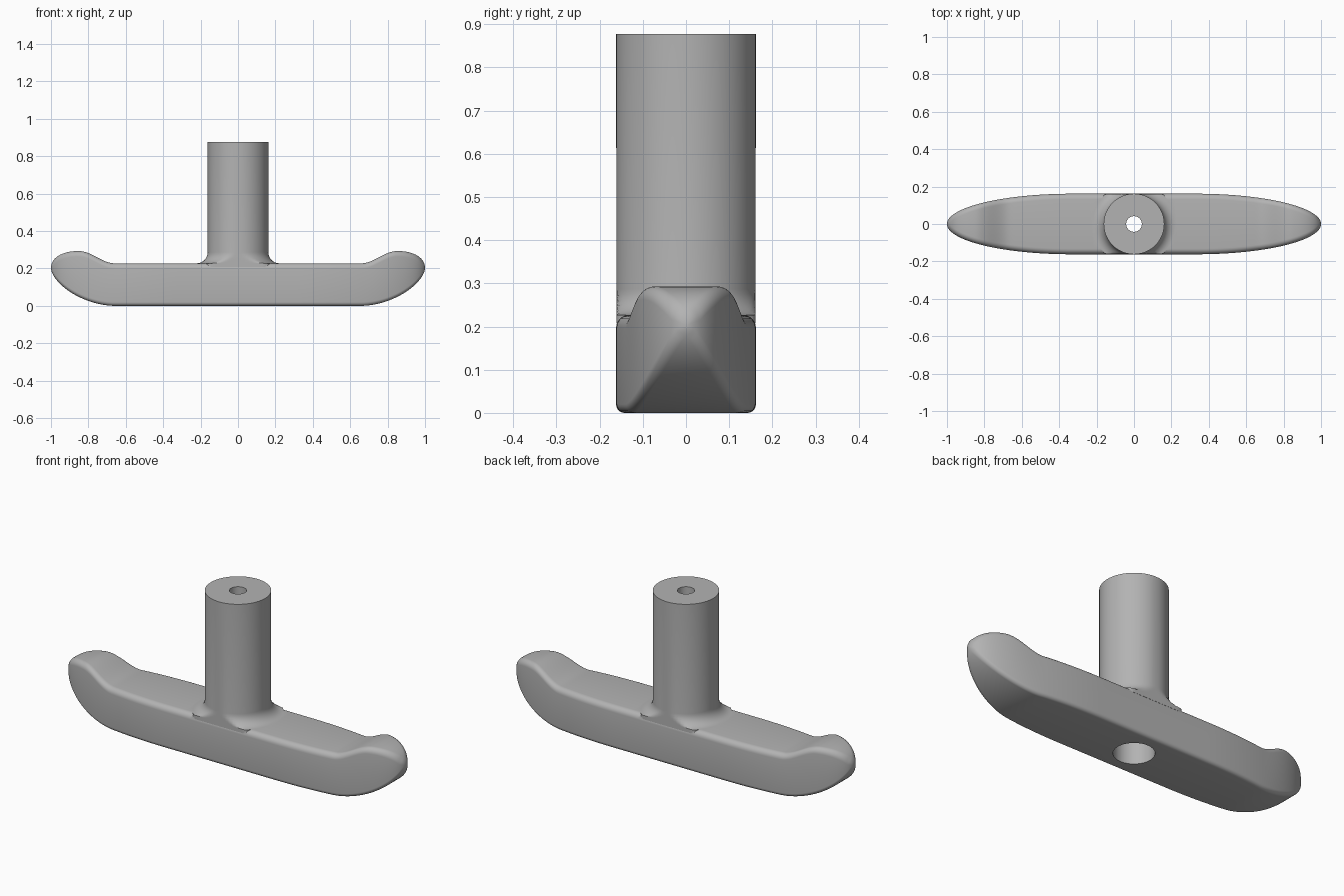
import bpy, bmesh, math

cube = bpy.data.objects.get("Cube")
if cube:
    bpy.data.objects.remove(cube)

HALF_W, DECK, STEM_R, STEM_TOP = 0.162, 0.227, 0.162, 0.877
TIP_Z = 0.2

grey = bpy.data.materials.new("plain grey")
grey.use_nodes = True
colour = (0.45, 0.45, 0.45, 1)
grey.diffuse_color = colour
grey.node_tree.nodes["Principled BSDF"].inputs["Base Color"].default_value = colour


def make_object(name, bm):
    bmesh.ops.recalc_face_normals(bm, faces=bm.faces)
    mesh = bpy.data.meshes.new(name)
    bm.to_mesh(mesh)
    bm.free()
    mesh.materials.append(grey)
    obj = bpy.data.objects.new(name, mesh)
    bpy.context.collection.objects.link(obj)
    return obj


def loft(name, rings):
    """Skin closed rings of points and cap both ends."""
    bm = bmesh.new()
    loops = [[bm.verts.new(p) for p in ring] for ring in rings]
    n = len(loops[0])
    for a, b in zip(loops, loops[1:]):
        for i in range(n):
            j = (i + 1) % n
            bm.faces.new((a[i], a[j], b[j], b[i]))
    bm.faces.new(loops[0])
    bm.faces.new(loops[-1])
    return make_object(name, bm)


def circle(r, z, n=64, limit=9):
    angles = [2 * math.pi * i / n for i in range(n)]
    return [(r * math.cos(a), max(-limit, min(limit, r * math.sin(a))), z) for a in angles]


# Handle outline: plan half-width, underside and top heights along x
def half_width(x):
    t = max(0, (x - 0.33) / 0.67)
    return HALF_W * math.sqrt(1 - t * t)


def underside(x):
    t = max(0, (x - 0.66) / 0.34)
    return TIP_Z * (1 - (1 - t ** 1.8) ** 0.625)


def top_height(x):
    if x > 0.85:
        t = (x - 0.85) / 0.15
        return TIP_Z + 0.093 * (1 - t ** 2.2) ** 0.45
    t = max(0, (x - 0.66) / 0.19)
    return DECK + 0.066 * t * t * (3 - 2 * t)


def section(x):
    """Rounded rectangle across the handle."""
    a = abs(x)
    w, lo, hi = half_width(a), underside(a), top_height(a)
    limit = min(0.9 * w, 0.45 * (hi - lo))
    rt, rb = min(0.03, limit), min(0.02, limit)
    corners = [(w, hi, rt, 0), (-w, hi, rt, 1), (-w, lo, rb, 2), (w, lo, rb, 3)]
    ring = []
    for y, z, r, quarter in corners:
        cy = y - math.copysign(r, y)
        cz = z - r if quarter < 2 else z + r
        for k in range(7):
            ang = math.pi / 2 * (quarter + k / 6)
            ring.append((x, cy + r * math.cos(ang), cz + r * math.sin(ang)))
    return ring


# Handle: stations bunch up toward the tips
steps = 72
stations = [0.9999 * math.sin(math.pi / 2 * i / steps) for i in range(-steps, steps + 1)]
handle = loft("handle", [section(x) for x in stations])

# Stem with a flared foot trimmed to the width of the handle
flare = 0.06
rings = [circle(STEM_R + flare, DECK - 0.02, limit=HALF_W - 0.001)]
for k in range(9):
    a = math.pi / 2 * k / 8
    rings.append(circle(STEM_R + flare * (1 - math.sin(a)),
                        DECK + flare * (1 - math.cos(a)), limit=HALF_W - 0.001))
rings.append(circle(STEM_R, STEM_TOP))
stem = loft("stem", rings)

# Stepped bore: wide from below, narrow through the top
bore = loft("bore_cutter", [circle(0.098, -0.1), circle(0.098, 0.65),
                            circle(0.042, 0.65), circle(0.042, 1)])

for part, operation in ((stem, 'UNION'), (bore, 'DIFFERENCE')):
    mod = handle.modifiers.new(part.name, 'BOOLEAN')
    mod.operation, mod.object, mod.solver = operation, part, 'EXACT'
    bpy.ops.object.select_all(action='DESELECT')
    handle.select_set(True)
    bpy.context.view_layer.objects.active = handle
    bpy.ops.object.modifier_apply(modifier=mod.name)
    bpy.data.objects.remove(part)

handle.name = "handle_with_stem"
bpy.ops.object.shade_smooth_by_angle(angle=math.radians(35))
